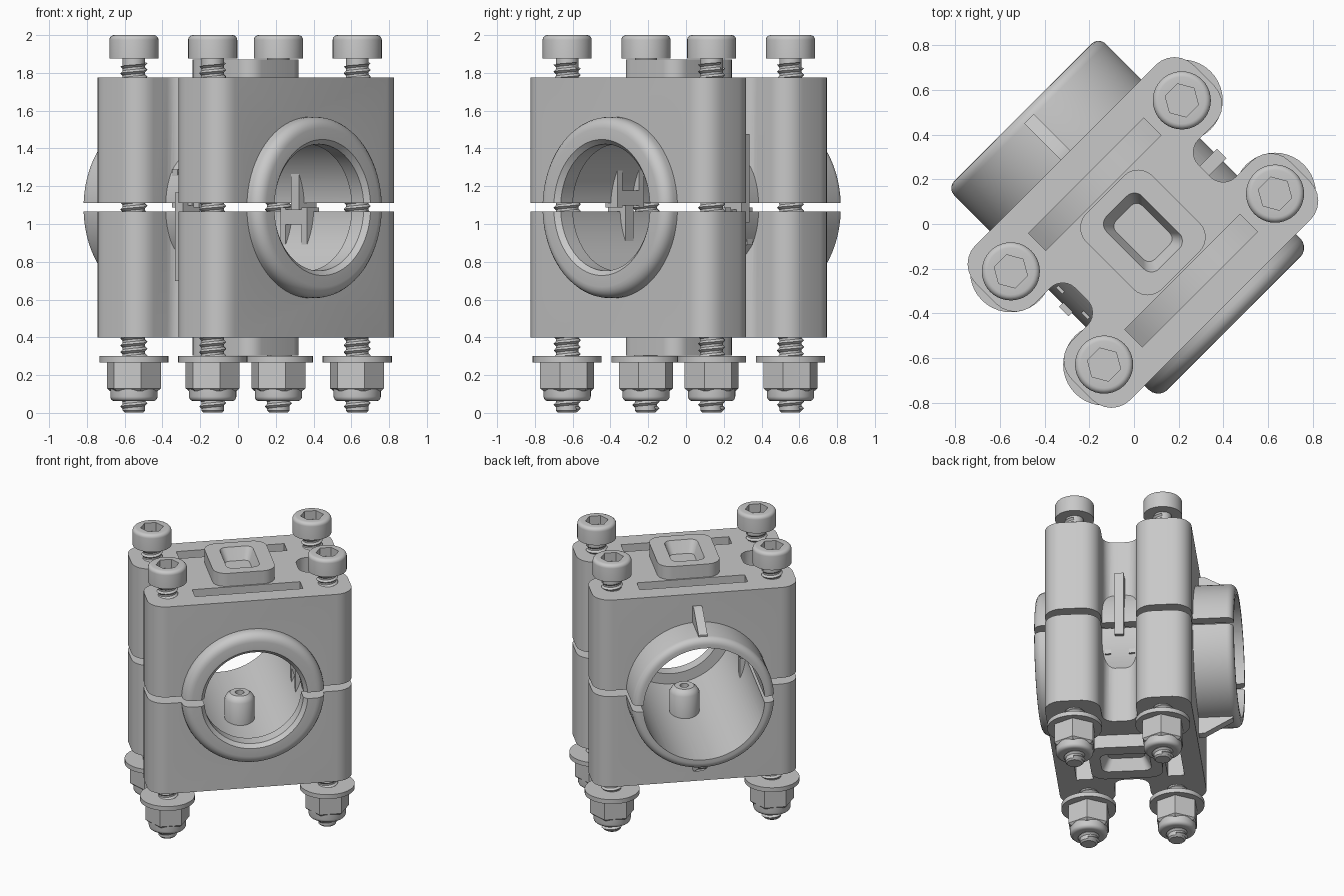
import bpy, bmesh, math
from mathutils import Matrix, Vector

cube = bpy.data.objects.get("Cube")
if cube:
    bpy.data.objects.remove(cube, do_unlink=True)

GREY = (0.58, 0.58, 0.58, 1)
grey = bpy.data.materials.new("plain_grey")
grey.use_nodes = True
grey.diffuse_color = GREY
grey.node_tree.nodes["Principled BSDF"].inputs["Base Color"].default_value = GREY

# Clamp frame: origin in the bore centre, local y along the bore
BASE = Matrix.Translation((0.04, -0.038, 1.0875)) @ Matrix.Rotation(math.radians(45), 4, 'Z')
HALF_TURN = Matrix.Rotation(math.pi, 4, 'Y')
ALONG_Y = Matrix.Rotation(-math.pi / 2, 4, 'X')     # z axis becomes y
UPRIGHT = Matrix.Rotation(math.pi / 2, 4, 'X')      # (x, y) profile becomes (x, z)
SIDEWAYS = Matrix(((0, 0, 1, 0), (1, 0, 0, 0), (0, 1, 0, 0), (0, 0, 0, 1)))  # becomes (y, z)


def make(name, bm, matrix=None):
    if matrix:
        bm.transform(matrix)
    bmesh.ops.recalc_face_normals(bm, faces=bm.faces)
    mesh = bpy.data.meshes.new(name)
    bm.to_mesh(mesh)
    bm.free()
    mesh.materials.append(grey)
    ob = bpy.data.objects.new(name, mesh)
    bpy.context.collection.objects.link(ob)
    return ob


def prism(name, pts, z0, z1, matrix=None, taper=1.0):
    """Extrude a closed outline; the lower end is scaled by taper."""
    bm = bmesh.new()
    low = [bm.verts.new((x * taper, y * taper, z0)) for x, y in pts]
    top = [bm.verts.new((x, y, z1)) for x, y in pts]
    bm.faces.new(low)
    bm.faces.new(top)
    n = len(pts)
    for i in range(n):
        j = (i + 1) % n
        bm.faces.new((low[i], low[j], top[j], top[i]))
    return make(name, bm, matrix)


def box(name, x, y, z):
    return prism(name, [(x[0], y[0]), (x[1], y[0]), (x[1], y[1]), (x[0], y[1])], *z)


def lathe(name, profile, sides=64, matrix=None):
    """Revolve a (radius, z) profile; zero radii become poles."""
    bm = bmesh.new()
    rings = []
    for r, z in profile:
        if r == 0:
            rings.append([bm.verts.new((0, 0, z))] * sides)
        else:
            rings.append([bm.verts.new((r * math.cos(a), r * math.sin(a), z))
                          for a in (math.tau * i / sides for i in range(sides))])
    for a, b in zip(rings, rings[1:]):
        for i in range(sides):
            j = (i + 1) % sides
            bm.faces.new(list(dict.fromkeys((a[i], a[j], b[j], b[i]))))
    return make(name, bm, matrix)


def rounded(corners, steps=6):
    """Outline with a fillet radius on every (x, y, r) corner."""
    out = []
    for i, (x, y, r) in enumerate(corners):
        p = Vector((x, y, 0))
        a = (Vector((*corners[i - 1][:2], 0)) - p).normalized()
        b = (Vector((*corners[(i + 1) % len(corners)][:2], 0)) - p).normalized()
        half = a.angle(b) / 2
        c = p + (a + b).normalized() * (r / math.sin(half))
        t = r / math.tan(half)
        s, e = (p + a * t - c).normalized(), (p + b * t - c).normalized()
        out += [(c + s.slerp(e, k / steps).normalized() * r)[:2] for k in range(steps + 1)]
    return out


def rounded_rect(hx, hy, r):
    return rounded([(hx, -hy, r), (hx, hy, r), (-hx, hy, r), (-hx, -hy, r)])


def boolean(ob, tool, operation):
    mod = ob.modifiers.new(operation.lower(), 'BOOLEAN')
    mod.operation, mod.object, mod.solver = operation, tool, 'EXACT'
    bpy.context.view_layer.objects.active = ob
    bpy.ops.object.modifier_apply(modifier=mod.name)
    bpy.data.objects.remove(tool, do_unlink=True)


def smooth(ob):
    bpy.ops.object.select_all(action='DESELECT')
    ob.select_set(True)
    bpy.context.view_layer.objects.active = ob
    bpy.ops.object.shade_smooth_by_angle(angle=math.radians(32))


def place(ob, matrix):
    ob.matrix_world = BASE @ matrix


def copy(ob, name, matrix):
    dup = bpy.data.objects.new(name, ob.data)
    bpy.context.collection.objects.link(dup)
    place(dup, matrix)


def fillet(r, z, rad, start, end, steps=5):
    """Profile arc about (r, z)."""
    return [(r + rad * math.cos(math.radians(start + (end - start) * k / steps)),
             z + rad * math.sin(math.radians(start + (end - start) * k / steps)))
            for k in range(steps + 1)]


# Block with four bolt lobes and a notch at each end
Q = [(0.39, 0.118, 0.08), (0.69, 0.118, 0.12), (0.69, 0.49, 0.12)]
outline = (Q + [(-x, y, r) for x, y, r in reversed(Q)]
           + [(-x, -y, r) for x, y, r in Q] + [(x, -y, r) for x, y, r in reversed(Q)])
clamp = prism("upper_clamp_half", rounded(outline), -0.2, 0.6875)

# Collar tube, top boss and back gusset
collar = [(0, -0.576)] + fillet(0.42, -0.516, 0.06, -90, 0) + fillet(0.435, 0.715, 0.045, 0, 90) + [(0, 0.76)]
boolean(clamp, lathe("collar", collar, 96, ALONG_Y), 'UNION')
boolean(clamp, prism("boss", rounded_rect(0.21, 0.24, 0.09), 0.55, 0.783), 'UNION')
gusset = [(0.46, 0.425), (0.72, 0.425), (0.72, 0.49), (0.53, 0.6), (0.46, 0.6)]
boolean(clamp, prism("gusset", gusset, -0.03, 0.03, SIDEWAYS), 'UNION')

# Stepped bore, boss pocket, curved-floor slots and the split plane
bore = [(0, -0.7), (0.36, -0.7), (0.36, -0.576), (0.335, -0.55), (0.335, -0.46), (0.41, -0.46),
        (0.41, 0.9), (0, 0.9)]
boolean(clamp, lathe("bore_cutter", bore, 96, ALONG_Y), 'DIFFERENCE')
boolean(clamp, prism("pocket_cutter", rounded_rect(0.115, 0.17, 0.05), 0.7, 0.79, None, 0.72), 'DIFFERENCE')
floor = [(x, math.sqrt(0.62 ** 2 - x * x)) for x in (0.365 * k / 8 for k in range(-8, 9))]
for y in (-0.305, 0.305):
    slot = prism("slot_cutter", floor + [(0.365, 0.72), (-0.365, 0.72)], y - 0.055, y + 0.055, UPRIGHT)
    boolean(clamp, slot, 'DIFFERENCE')
boolean(clamp, box("split_cutter", (-2, 2), (-2, 2), (-2, 0.0225)), 'DIFFERENCE')

# Locating pin inside the bore, and the latch in the notches
pin = lathe("upper_locating_pin", [(0, 0.27), (0.03, 0.27), (0.03, 0.21), (0.065, 0.21), (0.085, 0.225),
                                   (0.1, 0.25), (0.1, 0.43), (0, 0.43)], 32)
latch = [
    box("upper_latch_arm", (0.37, 0.5), (-0.03, 0.03), (-0.08, 0.39)),
    box("upper_latch_nub", (0.36, 0.46), (-0.06, 0.06), (-0.09, -0.01)),
    box("upper_latch_guide_front", (-0.45, -0.36), (-0.1, -0.06), (0.0, 0.2)),
    box("upper_latch_guide_back", (-0.45, -0.36), (0.06, 0.1), (0.0, 0.2)),
]

# Both halves are the same part, turned over about the bore
for ob in [clamp, pin] + latch:
    smooth(ob)
    place(ob, Matrix.Identity(4))
    copy(ob, ob.name.replace("upper", "lower"), HALF_TURN)


def threaded_shank(z0, z1, pitch=0.036, sides=20):
    """Helical thread: each turn joins the ring two places above."""
    bm = bmesh.new()
    rows = int((z1 - z0) / pitch * 2)
    rings = []
    for k in range(rows + 1):
        r = 0.072 if k % 2 else 0.054
        rings.append([bm.verts.new((r * math.cos(math.tau * i / sides), r * math.sin(math.tau * i / sides),
                                    min(z1, z0 + pitch * (k / 2 + i / sides - 0.5))))
                      for i in range(sides)])
    for k in range(rows - 2):
        for i in range(sides):
            a, b = rings[k], rings[k + 1]
            if i + 1 < sides:
                bm.faces.new((a[i], a[i + 1], b[i + 1], b[i]))
            else:
                bm.faces.new((a[i], rings[k + 2][0], rings[k + 3][0], b[i]))
    return make("shank", bm)


# Bolt set: heights measured from the clamp centre
BOTTOM = -1.0875
head = lathe("bolt_head", [(0, 0.7875), (0.13, 0.7875)] + fillet(0.105, 0.8875, 0.025, 0, 90)
             + [(0, 0.9125)], 40)
boolean(head, lathe("socket_cutter", [(0, 0.85), (0.077, 0.85), (0.077, 0.95), (0, 0.95)], 6), 'DIFFERENCE')
shank = threaded_shank(BOTTOM + 0.02, 0.8)
core = lathe("bolt_core", [(0, BOTTOM + 0.002), (0.05, BOTTOM + 0.002), (0.06, BOTTOM + 0.012),
                           (0.06, 0.8), (0, 0.8)], 20)
washer = lathe("washer", [(0, BOTTOM + 0.268), (0.183, BOTTOM + 0.268), (0.183, BOTTOM + 0.3),
                          (0, BOTTOM + 0.3)], 40)
nut = lathe("hex_nut", [(0, BOTTOM + 0.115), (0.13, BOTTOM + 0.115), (0.148, BOTTOM + 0.13),
                        (0.148, BOTTOM + 0.27), (0, BOTTOM + 0.27)], 6)
nut_collar = lathe("nut_collar", [(0, BOTTOM + 0.062), (0.1, BOTTOM + 0.062)]
                   + fillet(0.1, BOTTOM + 0.087, 0.025, -90, 0) + [(0.125, BOTTOM + 0.13), (0, BOTTOM + 0.13)], 40)
for ob in (head, shank, core, washer, nut, nut_collar):
    if ob is not nut:
        smooth(ob)
    spots = [(x, y) for x in (-0.541, 0.541) for y in (-0.295, 0.295)]
    place(ob, Matrix.Translation((*spots[0], 0)))
    for n, spot in enumerate(spots[1:], 2):
        copy(ob, f"{ob.name}_{n}", Matrix.Translation((*spot, 0)))
